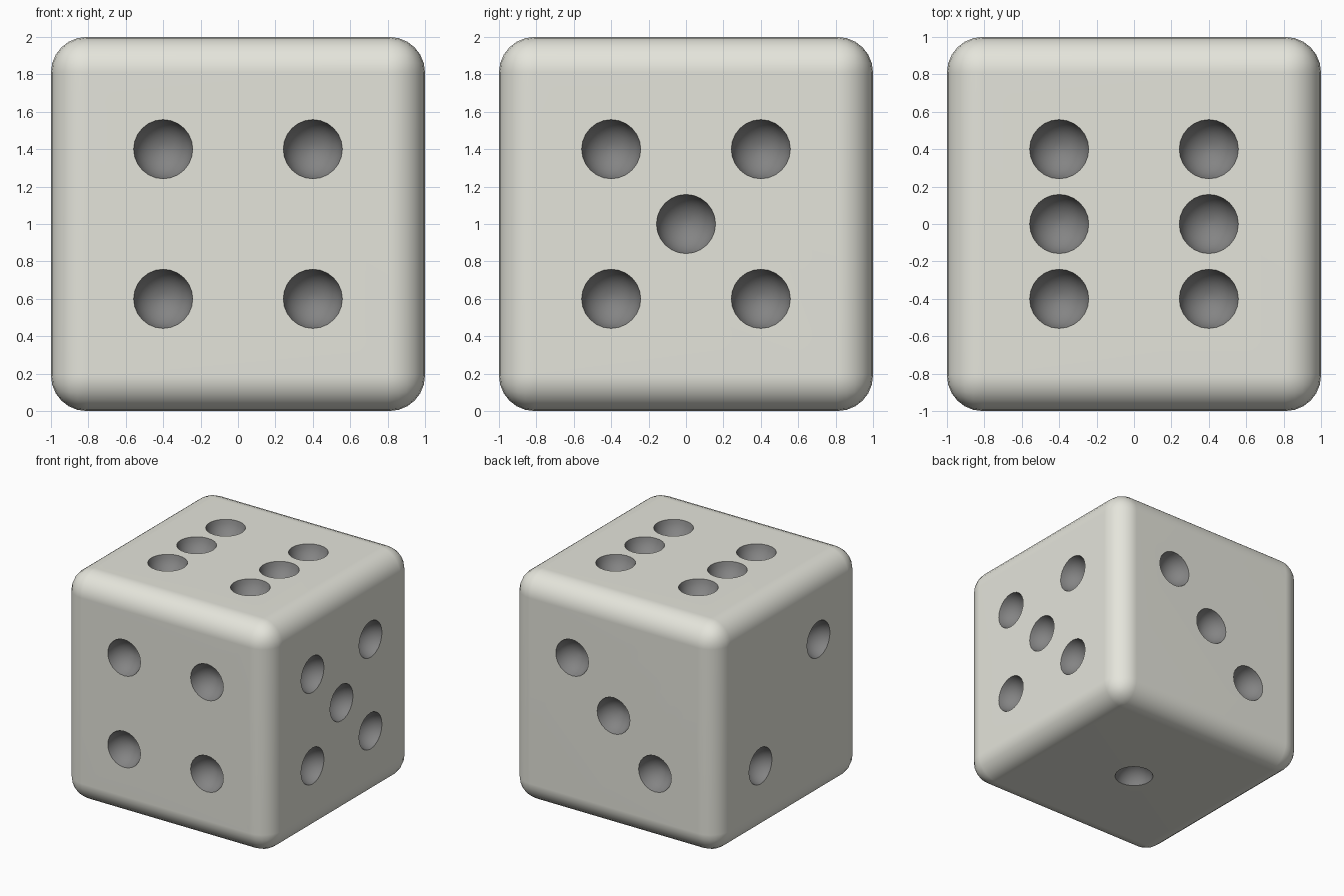
import bpy, bmesh, math
from mathutils import Matrix, Vector

if "Cube" in bpy.data.objects:
    bpy.data.objects.remove(bpy.data.objects["Cube"])


def material(name, colour):
    m = bpy.data.materials.new(name)
    m.diffuse_color = (*colour, 1)
    m.use_nodes = True
    m.node_tree.nodes["Principled BSDF"].inputs["Base Color"].default_value = m.diffuse_color
    return m


body_mat = material("warm ivory", (0.78, 0.78, 0.71))
pip_mat = material("dark grey", (0.23, 0.23, 0.23))


def add_object(name, bm):
    mesh = bpy.data.meshes.new(name)
    bm.to_mesh(mesh)
    bm.free()
    mesh.materials.append(body_mat)
    mesh.materials.append(pip_mat)
    ob = bpy.data.objects.new(name, mesh)
    bpy.context.collection.objects.link(ob)
    return ob


# Rounded die body
bm = bmesh.new()
bmesh.ops.create_cube(bm, size=2, matrix=Matrix.Translation((0, 0, 1)))
bmesh.ops.bevel(bm, geom=bm.edges[:], offset=0.19, segments=6,
                profile=0.5, affect='EDGES', clamp_overlap=True)
die = add_object("die_body", bm)

# Pip layout: face normal -> offsets along the two other axes in x, y, z order
P = 0.4
corners = [(a, b) for a in (-P, P) for b in (-P, P)]
faces = {
    (0, 0, -1): [(0, 0)],
    (-1, 0, 0): [(-P, P), (P, -P)],
    (0, 1, 0): [(-P, -P), (0, 0), (P, P)],
    (0, -1, 0): corners,
    (1, 0, 0): corners + [(0, 0)],
    (0, 0, 1): corners + [(-P, 0), (P, 0)],
}

# Spherical cutters sitting just outside each face
bm = bmesh.new()
for normal, spots in faces.items():
    n = Vector(normal)
    axes = [i for i in range(3) if normal[i] == 0]
    turn = Vector((0, 0, 1)).rotation_difference(n).to_matrix().to_4x4()
    for spot in spots:
        c = n * 1.03 + Vector((0, 0, 1))
        for axis, v in zip(axes, spot):
            c[axis] += v
        bmesh.ops.create_uvsphere(bm, u_segments=24, v_segments=16, radius=0.161,
                                  matrix=Matrix.Translation(c) @ turn)
for f in bm.faces:
    f.material_index = 1
cutter = add_object("pip_cutter", bm)

# Carve the pips, then drop the cutter
cut = die.modifiers.new("pips", 'BOOLEAN')
cut.operation = 'DIFFERENCE'
cut.solver = 'EXACT'
cut.object = cutter
bpy.context.view_layer.objects.active = die
die.select_set(True)
bpy.ops.object.modifier_apply(modifier=cut.name)
bpy.data.objects.remove(cutter)

# Smooth shading with crisp pip rims and flat faces
bpy.ops.object.shade_smooth_by_angle(angle=math.radians(35))
wn = die.modifiers.new("face_normals", 'WEIGHTED_NORMAL')
wn.keep_sharp = True
